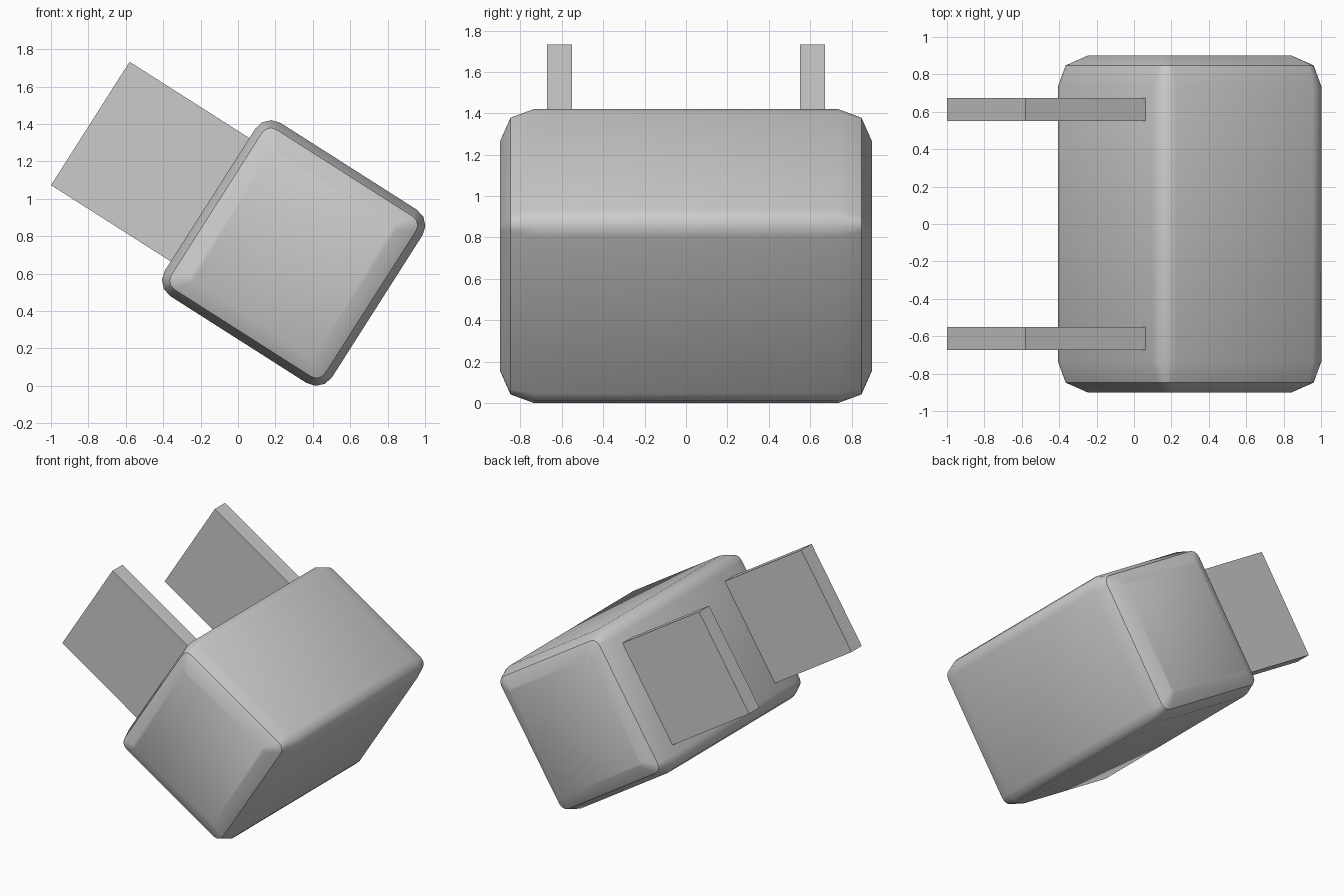
import bpy, bmesh, math
from mathutils import Matrix

if "Cube" in bpy.data.objects:
    bpy.data.objects.remove(bpy.data.objects["Cube"])

# Whole model is tilted about the y axis
TILT = Matrix.Translation((0.2975, 0, 0.71)) @ Matrix.Rotation(math.radians(32.5), 4, 'Y')
HU, HV = 0.53, 0.549      # body half sizes in the tilted frame
SEG = 3                   # segments per rounded corner


def make_object(name, bm, smooth=False):
    bmesh.ops.recalc_face_normals(bm, faces=bm.faces)
    bm.transform(TILT)
    mesh = bpy.data.meshes.new(name)
    bm.to_mesh(mesh)
    bm.free()
    ob = bpy.data.objects.new(name, mesh)
    bpy.context.collection.objects.link(ob)
    if smooth:
        bpy.ops.object.select_all(action='DESELECT')
        ob.select_set(True)
        bpy.context.view_layer.objects.active = ob
        bpy.ops.object.shade_smooth_by_angle(angle=math.radians(36))
    return ob


def rounded_ring(bm, y, inset, r):
    verts = []
    for q, (sx, sz) in enumerate(((1, 1), (-1, 1), (-1, -1), (1, -1))):
        for i in range(SEG + 1):
            a = math.pi / 2 * (q + i / SEG)
            x = sx * (HU - inset - r) + r * math.cos(a)
            z = sz * (HV - inset - r) + r * math.sin(a)
            verts.append(bm.verts.new((x, y, z)))
    return verts


# Rounded plug body: loft of rounded squares along y
half = [(0.9, 0.135, 0.025), (0.848, 0.042, 0.055), (0.735, 0.0, 0.098)]
sections = [(-y, i, r) for y, i, r in half] + half[::-1]
bm = bmesh.new()
rings = [rounded_ring(bm, *s) for s in sections]
for a, b in zip(rings, rings[1:]):
    n = len(a)
    for i in range(n):
        j = (i + 1) % n
        bm.faces.new((a[i], a[j], b[j], b[i]))
bm.faces.new(rings[0])
bm.faces.new(rings[-1])
make_object("plug_body", bm, smooth=True)

# Two flat prongs
for name, y in (("front_prong", -0.612), ("back_prong", 0.612)):
    bm = bmesh.new()
    u0, u1 = -1.289, -0.5
    bmesh.ops.create_cube(bm, size=1, matrix=Matrix.Translation(((u0 + u1) / 2, y, 0))
                          @ Matrix.Diagonal((u1 - u0, 0.122, 0.782, 1)))
    make_object(name, bm)
